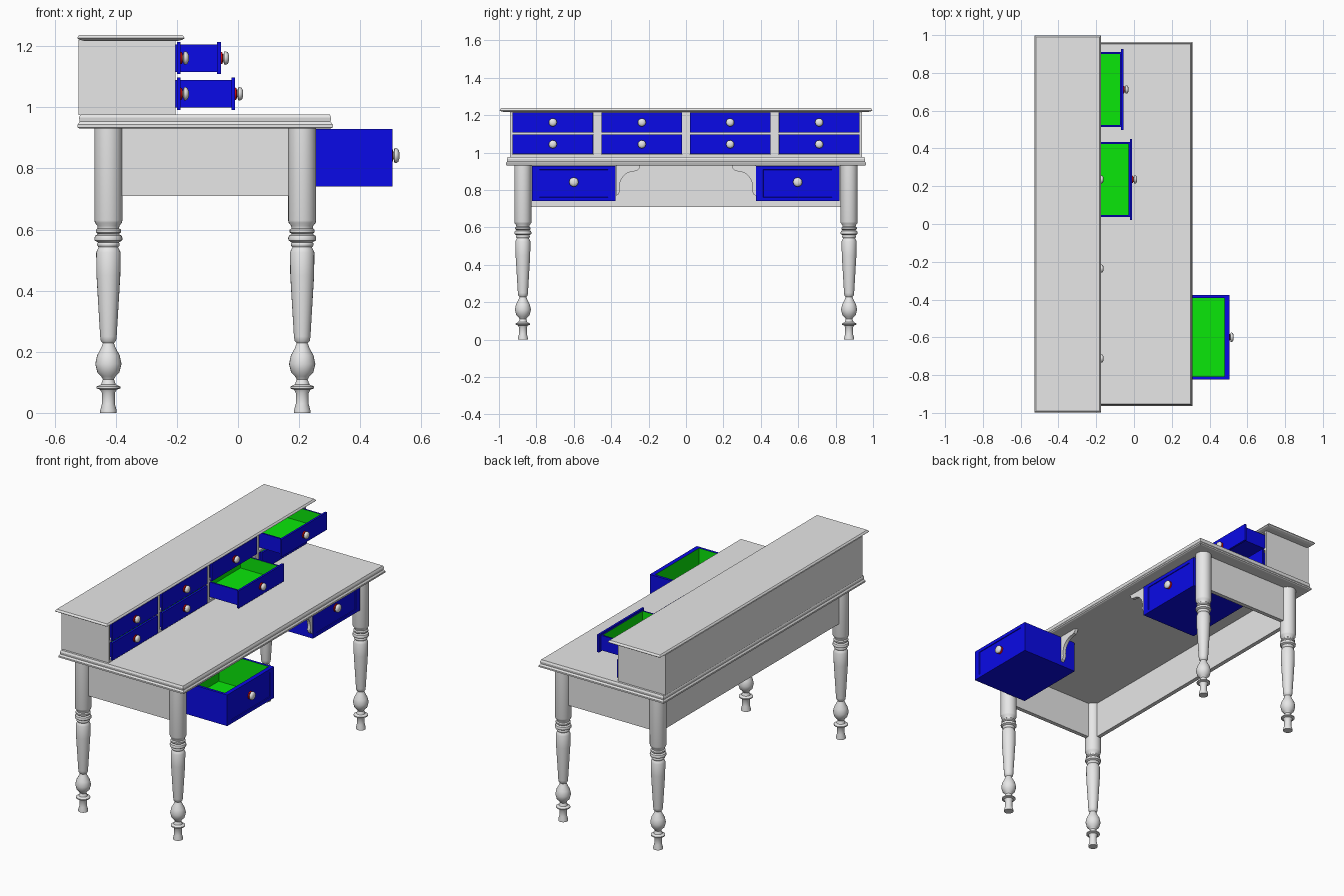
import bpy, bmesh
from math import cos, sin, pi, radians
from mathutils import Matrix, Vector

cube = bpy.data.objects.get("Cube")
if cube:
    bpy.data.objects.remove(cube, do_unlink=True)


def material(name, color):
    mat = bpy.data.materials.new(name)
    mat.use_nodes = True
    rgba = (*color, 1)
    mat.diffuse_color = rgba
    mat.node_tree.nodes["Principled BSDF"].inputs["Base Color"].default_value = rgba
    return mat


GREY = material("pale grey", (0.8, 0.8, 0.8))
BLUE = material("deep blue", (0.003, 0.003, 0.8))
GREEN = material("bright green", (0.003, 0.8, 0.003))
RED = material("red", (0.8, 0.003, 0.003))


def finish(name, bm, mats, smooth=None):
    bmesh.ops.recalc_face_normals(bm, faces=bm.faces)
    mesh = bpy.data.meshes.new(name)
    bm.to_mesh(mesh)
    bm.free()
    for mat in mats:
        mesh.materials.append(mat)
    obj = bpy.data.objects.new(name, mesh)
    bpy.context.collection.objects.link(obj)
    if smooth:
        bpy.ops.object.select_all(action='DESELECT')
        obj.select_set(True)
        bpy.context.view_layer.objects.active = obj
        bpy.ops.object.shade_smooth_by_angle(angle=radians(smooth))
    return obj


def box_mesh(lo, hi):
    lo, hi = Vector(lo), Vector(hi)
    bm = bmesh.new()
    bmesh.ops.create_cube(bm, size=1)
    bmesh.ops.scale(bm, vec=hi - lo, verts=bm.verts)
    bmesh.ops.translate(bm, vec=(lo + hi) / 2, verts=bm.verts)
    return bm


def box(name, lo, hi, mat=GREY):
    return finish(name, box_mesh(lo, hi), [mat])


def loft(bm, rings):
    """Skin a stack of closed rings and cap both ends."""
    loops = [[bm.verts.new(p) for p in ring] for ring in rings]
    for a, b in zip(loops, loops[1:]):
        for i in range(len(a)):
            j = (i + 1) % len(a)
            bm.faces.new((a[i], a[j], b[j], b[i]))
    bm.faces.new(loops[0][::-1])
    bm.faces.new(loops[-1])


def lathe(name, profile, place, sides, mats, smooth=40):
    bm = bmesh.new()
    loft(bm, [[(r * cos(2 * pi * i / sides), r * sin(2 * pi * i / sides), z)
               for i in range(sides)] for r, z in profile])
    bm.transform(place)
    return finish(name, bm, mats, smooth)


def moulded_board(name, x0, x1, y, profile):
    bm = bmesh.new()
    loft(bm, [[(x0 + d, -y + d, z), (x1 - d, -y + d, z),
               (x1 - d, y - d, z), (x0 + d, y - d, z)] for d, z in profile])
    return finish(name, bm, [GREY])


def face_towards(bm, axis):
    return max(bm.faces, key=lambda f: f.calc_center_median().dot(Vector(axis)))


def tray(name, lo, hi, wall):
    """Open drawer box, blue outside and green inside."""
    bm = box_mesh(lo, hi)
    top = face_towards(bm, (0, 0, 1))
    bmesh.ops.inset_individual(bm, faces=[top], thickness=wall)
    old = set(bm.faces) - {top}
    out = bmesh.ops.extrude_face_region(bm, geom=[top])
    moved = [v for v in out["geom"] if isinstance(v, bmesh.types.BMVert)]
    bmesh.ops.translate(bm, vec=(0, 0, lo[2] + 0.01 - hi[2]), verts=moved)
    if top.is_valid:
        bm.faces.remove(top)
    for f in bm.faces:
        f.material_index = 0 if f in old else 1
    return finish(name, bm, [BLUE, GREEN])


def knob(name, x, y, z, r):
    place = Matrix.Translation((x, y, z)) @ Matrix.Rotation(pi / 2, 4, 'Y')
    lathe(name + "_base", [(r * .95, -.001), (r * .85, .005), (r * .45, .007)],
          place, 12, [RED])
    lathe(name, [(r * .45, .005), (r * .5, .008), (r * .95, .011), (r, .016),
                 (r * .85, .023), (r * .4, .027)], place, 12, [GREY], 50)


# Turned legs
LEG = [(.027, 0), (.027, .008), (.021, .03), (.021, .065), (.027, .076), (.039, .08),
       (.039, .086), (.024, .093), (.018, .11), (.024, .12), (.036, .132), (.043, .16),
       (.037, .188), (.024, .212), (.018, .228), (.025, .236), (.027, .25),
       (.039, .45), (.040, .525), (.036, .534), (.032, .542), (.037, .548), (.037, .554),
       (.034, .558), (.045, .564), (.046, .572), (.043, .58), (.034, .585), (.041, .591),
       (.041, .599), (.035, .604), (.036, .612), (.044, .622), (.046, .63), (.046, .932)]
for px, x in (("back", -.424), ("front", .21)):
    for py, y in (("right", -.872), ("left", .872)):
        lathe(f"{px}_{py}_leg", LEG, Matrix.Translation((x, y, 0)), 24, [GREY])

# Aprons under the top
for side, s in (("right", -1), ("left", 1)):
    y = sorted((s * .86, s * .885))
    box(f"{side}_apron", (-.424, y[0], .71), (.21, y[1], .932))
box("back_apron", (-.442, -.872, .71), (-.417, .872, .932))

# Desk top and cabinet top
moulded_board("desk_top", -.525, .31, .963,
              [(.008, .93), (0, .934), (0, .943), (.007, .953), (.005, .966), (.01, .977)])
moulded_board("cabinet_top", -.526, -.175, .997,
              [(.022, 1.217), (.006, 1.221), (0, 1.226), (.003, 1.232), (.008, 1.237)])

# Cabinet carcass
box("cabinet_back", (-.522, -.94, .975), (-.505, .94, 1.22))
box("cabinet_floor", (-.51, -.935, .975), (-.205, .935, .99))
box("cabinet_shelf", (-.51, -.935, 1.096), (-.205, .935, 1.107))
box("cabinet_ceiling", (-.51, -.935, 1.212), (-.205, .935, 1.22))
for side, s in (("right", -1), ("left", 1)):
    y = sorted((s * .928, s * .94))
    box(f"{side}_cabinet_side", (-.522, y[0], .975), (-.205, y[1], 1.22))
for i, y in enumerate((-.474, 0, .474)):
    box(f"cabinet_divider_{i}", (-.51, y - .021, .98), (-.205, y + .021, 1.22))

# Small drawers, two of them pulled out
PULL = {(3, 1): .132, (2, 0): .178}
for col, y in enumerate((-.712, -.236, .236, .712)):
    for row, z in enumerate((1.044, 1.161)):
        name = f"small_drawer_{col}_{row}"
        x = -.188 + PULL.get((col, row), 0)
        tray(name, (x - .28, y - .198, z - .045), (x - .01, y + .198, z + .045), .013)
        box(name + "_front", (x - .012, y - .215, z - .053), (x, y + .215, z + .053), BLUE)
        knob(name + "_knob", x, y, z, .022)

# Large drawers with recessed front panels, the right one pulled out
for side, y, x in (("right", -.6, .505), ("left", .597, .24)):
    name = f"{side}_large_drawer"
    tray(name, (x - .375, y - .224, .741), (x - .01, y + .224, .929), .022)
    bm = box_mesh((x - .02, y - .224, .741), (x, y + .224, .929))
    panel = face_towards(bm, (1, 0, 0))
    bmesh.ops.inset_individual(bm, faces=[panel], thickness=.028)
    for v in panel.verts:
        v.co.y += .02 if v.co.y < y else -.02
    bmesh.ops.inset_individual(bm, faces=[panel], thickness=.002, depth=-.004)
    finish(name + "_front", bm, [BLUE])
    knob(name + "_knob", x - .004, y, .842, .025)

# Curved corner brackets beside the large drawers
curve = [(.1 + .08 * cos(a), .82 + .08 * sin(a))
         for a in (pi / 2 + i * pi / 20 for i in range(11))]
outline = [(0, .931), (.13, .931), (.125, .915), (.115, .903)] + curve + \
          [(.022, .795), (.015, .778), (0, .768)]
for side, s in (("right", -1), ("left", 1)):
    bm = bmesh.new()
    loft(bm, [[(x, s * (.375 - u), z) for u, z in outline] for x in (.215, .235)])
    finish(f"{side}_bracket", bm, [GREY])
